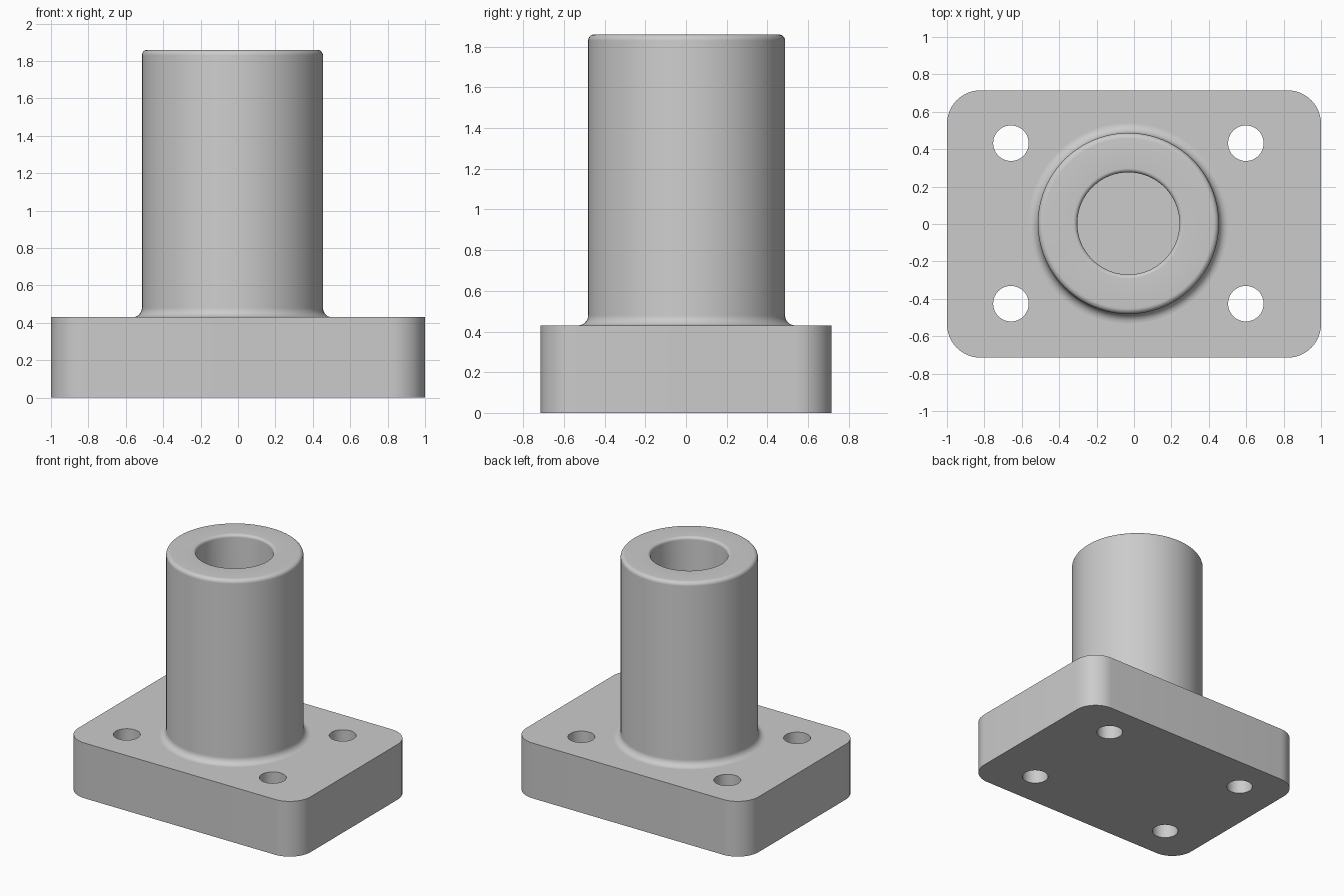
import bpy, bmesh
from math import sin, cos, pi, radians
from mathutils import Matrix, Vector

cube = bpy.data.objects.get("Cube")
if cube:
    bpy.data.objects.remove(cube, do_unlink=True)

metal = bpy.data.materials.new("plain_grey")
metal.use_nodes = True
grey = (0.6, 0.6, 0.6, 1)
metal.diffuse_color = grey
metal.node_tree.nodes["Principled BSDF"].inputs["Base Color"].default_value = grey

CENTRE = Vector((-0.03, 0.003, 0))
PLATE_TOP, TOP = 0.43, 1.86


def make_object(name, bm):
    bmesh.ops.recalc_face_normals(bm, faces=bm.faces)
    mesh = bpy.data.meshes.new(name)
    bm.to_mesh(mesh)
    bm.free()
    mesh.materials.append(metal)
    obj = bpy.data.objects.new(name, mesh)
    bpy.context.collection.objects.link(obj)
    return obj


def smooth(obj):
    bpy.ops.object.select_all(action="DESELECT")
    obj.select_set(True)
    bpy.context.view_layer.objects.active = obj
    bpy.ops.object.shade_smooth_by_angle(angle=radians(30))


def arc(r, z, radius, start, end, steps=8):
    """Points of a fillet in the radius/height plane."""
    angles = [radians(start + (end - start) * i / steps) for i in range(steps + 1)]
    return [(r + radius * cos(a), z + radius * sin(a)) for a in angles]


# Base plate with rounded vertical corners
bm = bmesh.new()
bmesh.ops.create_cube(bm, size=1)
bmesh.ops.transform(bm, verts=bm.verts, matrix=Matrix.Translation((0, 0, PLATE_TOP / 2))
                    @ Matrix.Diagonal((2, 1.43, PLATE_TOP, 1)))
corners = [e for e in bm.edges if abs(e.verts[0].co.z - e.verts[1].co.z) > 0.1]
bmesh.ops.bevel(bm, geom=corners, offset=0.18, segments=12, profile=0.5, affect="EDGES")
plate = make_object("base_plate", bm)

# Four bolt holes cut through the plate
bm = bmesh.new()
for sx in (-1, 1):
    for sy in (-1, 1):
        spot = CENTRE + Vector((sx * 0.628, sy * 0.429, PLATE_TOP / 2))
        bmesh.ops.create_cone(bm, cap_ends=True, segments=48, radius1=0.095, radius2=0.095,
                              depth=1, matrix=Matrix.Translation(spot))
cutter = make_object("bolt_hole_cutter", bm)
cutter.hide_render = True
cut = plate.modifiers.new("bolt_holes", "BOOLEAN")
cut.operation, cut.solver, cut.object = "DIFFERENCE", "EXACT", cutter
bpy.context.view_layer.objects.active = plate
bpy.ops.object.modifier_apply(modifier=cut.name)
bpy.data.objects.remove(cutter, do_unlink=True)
smooth(plate)

# Hollow column: foot fillet, outer wall, rounded rims, blind bore down to the plate
OUTER, BORE, FOOT, RIM, LIP = 0.484, 0.273, 0.05, 0.03, 0.022
profile = (arc(OUTER + FOOT, PLATE_TOP + FOOT, FOOT, 270, 180)
           + arc(OUTER - RIM, TOP - RIM, RIM, 0, 90)
           + arc(BORE + LIP, TOP - LIP, LIP, 90, 180)
           + [(BORE, PLATE_TOP)])
bm = bmesh.new()
points = [bm.verts.new(CENTRE + Vector((r, 0, z))) for r, z in profile]
edges = [bm.edges.new(pair) for pair in zip(points, points[1:])]
bmesh.ops.spin(bm, geom=points + edges, cent=CENTRE, axis=(0, 0, 1),
               angle=2 * pi, steps=96, use_merge=True)
bmesh.ops.remove_doubles(bm, verts=bm.verts, dist=0.0001)
smooth(make_object("hollow_column", bm))
